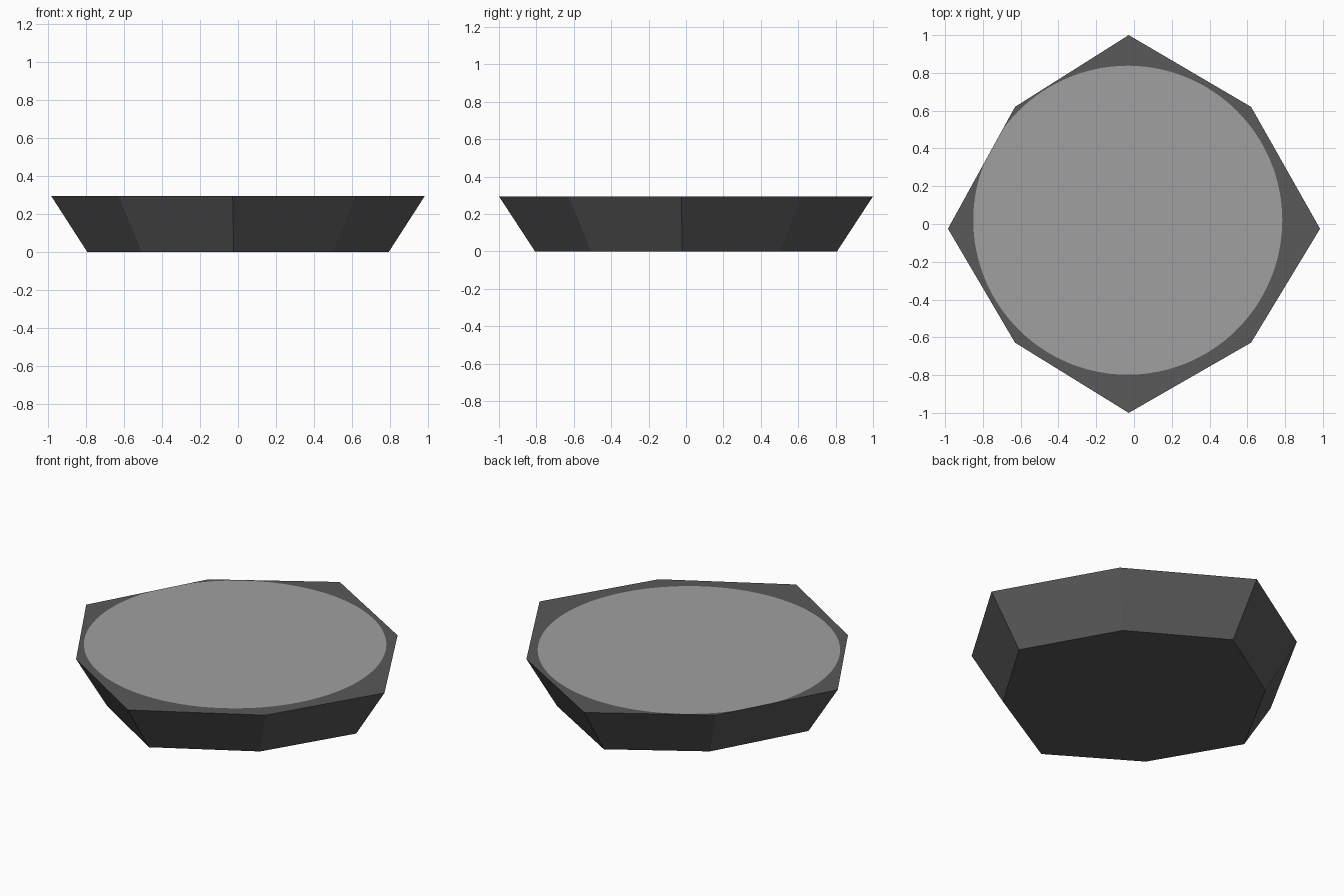
import bpy, math
from mathutils import Vector

if "Cube" in bpy.data.objects:
    bpy.data.objects.remove(bpy.data.objects["Cube"])

H = 0.295                      # height of the dish
TAPER = 0.807                  # base size relative to the top
CX, CY, R = -0.033, 0.02, 0.818  # light round inlay

# slightly irregular octagon, counter-clockwise
OCT = [(0.985, -0.025), (0.62, 0.62), (-0.028, 1.0), (-0.63, 0.62),
       (-0.985, -0.025), (-0.63, -0.628), (-0.028, -1.0), (0.62, -0.628)]


def material(name, v):
    m = bpy.data.materials.new(name)
    m.diffuse_color = (v, v, v, 1)
    m.use_nodes = True
    m.node_tree.nodes["Principled BSDF"].inputs["Base Color"].default_value = m.diffuse_color
    return m


def add_mesh(name, verts, faces, mat):
    me = bpy.data.meshes.new(name)
    me.from_pydata(verts, [], faces)
    me.materials.append(mat)
    ob = bpy.data.objects.new(name, me)
    bpy.context.collection.objects.link(ob)
    return ob


def edge_distance(a):
    """Distance from the inlay centre to the octagon outline at angle a."""
    d = Vector((math.cos(a), math.sin(a)))
    best = 9.0
    for i, p in enumerate(OCT):
        q = OCT[(i + 1) % 8]
        n = Vector((q[1] - p[1], p[0] - q[0]))
        if n.dot(d) > 1e-6:
            best = min(best, n.dot(Vector((p[0] - CX, p[1] - CY))) / n.dot(d))
    return best


dark = material("dark_grey", 0.1)
light = material("light_grey", 0.35)

# tapered octagonal body: base and sides
base = [(x * TAPER, y * TAPER, 0) for x, y in OCT]
top = [(x, y, H) for x, y in OCT]
faces = [tuple(reversed(range(8)))]
faces += [(i, (i + 1) % 8, (i + 1) % 8 + 8, i + 8) for i in range(8)]
add_mesh("dish_body", base + top, faces, dark)

# top surface: round inlay clipped by the octagon, with a dark rim around it
angles = [2 * math.pi * i / 128 for i in range(128)]
angles += [math.atan2(y - CY, x - CX) % (2 * math.pi) for x, y in OCT]
angles.sort()
n = len(angles)


def ring(radius):
    return [(CX + radius(a) * math.cos(a), CY + radius(a) * math.sin(a), H)
            for a in angles]


inner = ring(lambda a: min(R, 0.999 * edge_distance(a)))
outer = ring(edge_distance)
add_mesh("top_rim", inner + outer,
         [(i, i + n, (i + 1) % n + n, (i + 1) % n) for i in range(n)], dark)
add_mesh("round_inlay", inner, [tuple(range(n))], light)
